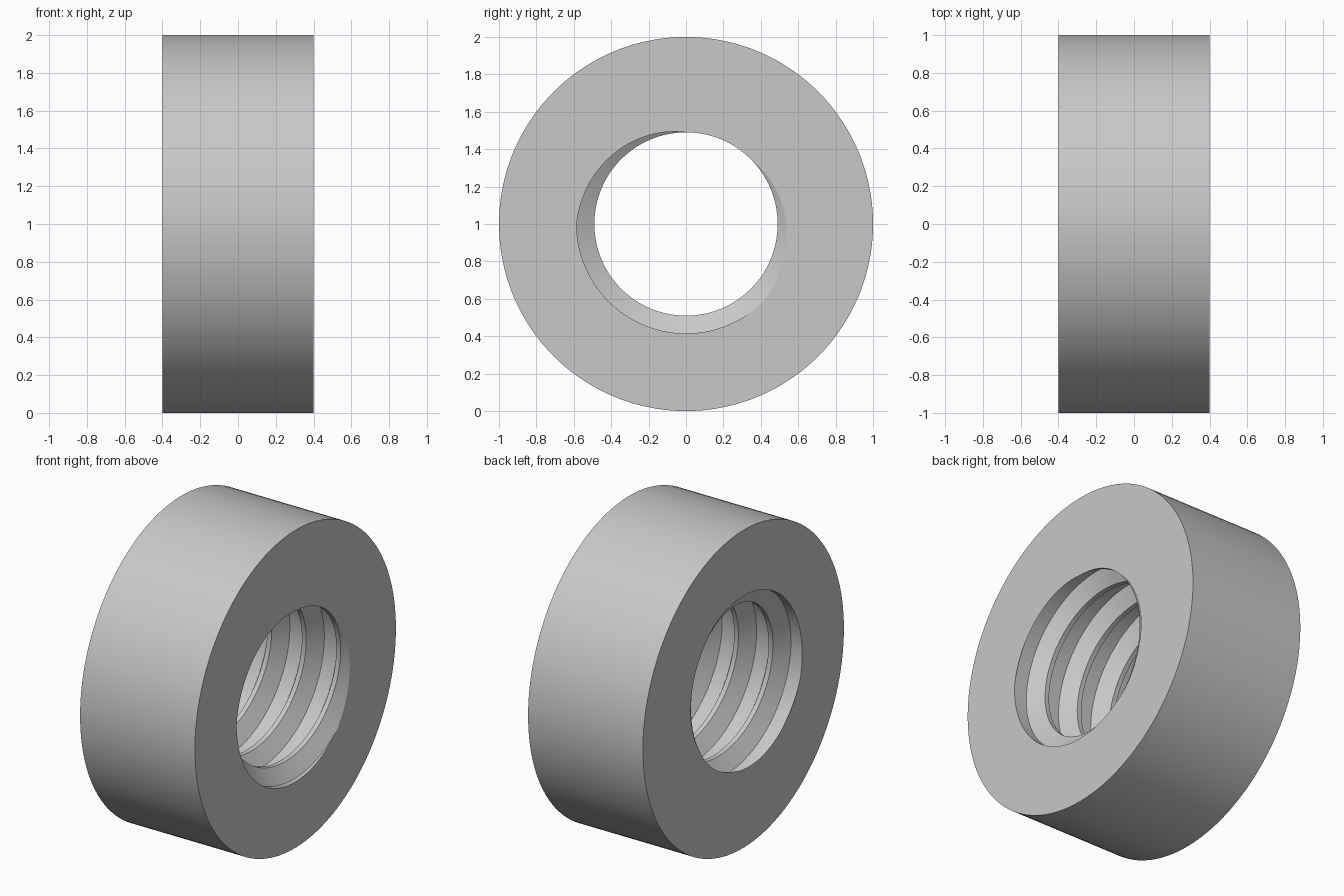
import bpy
import bmesh
from math import cos, sin, tau
from mathutils import Vector

cube = bpy.data.objects.get("Cube")
if cube:
    bpy.data.objects.remove(cube, do_unlink=True)

HALF = 0.4            # half the width along x
OUTER = 1.0
CREST, ROOT = 0.49, 0.585
PITCH = 0.24
STEPS = 144           # segments per turn
START = 67.5 / 360    # turn at which a crest meets the +x face
CENTRE = Vector((0, 0, 1))

steel = bpy.data.materials.new("grey_steel")
steel.use_nodes = True
grey = (0.58, 0.58, 0.58, 1)
steel.diffuse_color = grey
steel.node_tree.nodes["Principled BSDF"].inputs["Base Color"].default_value = grey


def ring_point(x, radius, turn):
    return Vector((x, radius * cos(tau * turn), radius * sin(tau * turn))) + CENTRE


bm = bmesh.new()

# Internal thread: a trapezoid profile swept along a right-handed helix
crest_half, root_start = PITCH / 16, PITCH * 5 / 16
profile = [(-crest_half, CREST), (crest_half, CREST), (root_start, ROOT),
           (PITCH - root_start, ROOT), (PITCH - crest_half, CREST)]
previous = None
for i in range(-5 * STEPS, 2 * STEPS + 1):
    turn = i / STEPS
    shift = HALF + (turn - START) * PITCH
    row = [bm.verts.new(ring_point(shift + dx, r, turn)) for dx, r in profile]
    if previous:
        for j in range(len(profile) - 1):
            bm.faces.new((previous[j], previous[j + 1], row[j + 1], row[j]))
    previous = row
bmesh.ops.remove_doubles(bm, verts=bm.verts[:], dist=1e-4)

# Trim the thread at both end planes
for side in (-1, 1):
    bmesh.ops.bisect_plane(bm, geom=bm.verts[:] + bm.edges[:] + bm.faces[:], dist=1e-5,
                           plane_co=(side * HALF, 0, 0), plane_no=(side, 0, 0),
                           clear_outer=True)
bmesh.ops.remove_doubles(bm, verts=bm.verts[:], dist=1e-4)

# Outer cylinder wall
rims = [[bm.verts.new(ring_point(x, OUTER, i / STEPS)) for i in range(STEPS)]
        for x in (-HALF, HALF)]
for i in range(STEPS):
    n = (i + 1) % STEPS
    bm.faces.new((rims[0][i], rims[0][n], rims[1][n], rims[1][i]))

# Flat end faces between the outer rim and the thread opening
for x in (-HALF, HALF):
    border = [e for e in bm.edges if e.is_boundary
              and all(abs(v.co.x - x) < 1e-3 for v in e.verts)]
    bmesh.ops.triangle_fill(bm, use_beauty=True, use_dissolve=False,
                            edges=border, normal=(1, 0, 0))

bmesh.ops.recalc_face_normals(bm, faces=bm.faces[:])
mesh = bpy.data.meshes.new("threaded_ring")
bm.to_mesh(mesh)
bm.free()
mesh.materials.append(steel)

ring = bpy.data.objects.new("threaded_ring", mesh)
bpy.context.collection.objects.link(ring)
bpy.ops.object.select_all(action='DESELECT')
ring.select_set(True)
bpy.context.view_layer.objects.active = ring
bpy.ops.object.shade_smooth_by_angle(angle=0.4)
